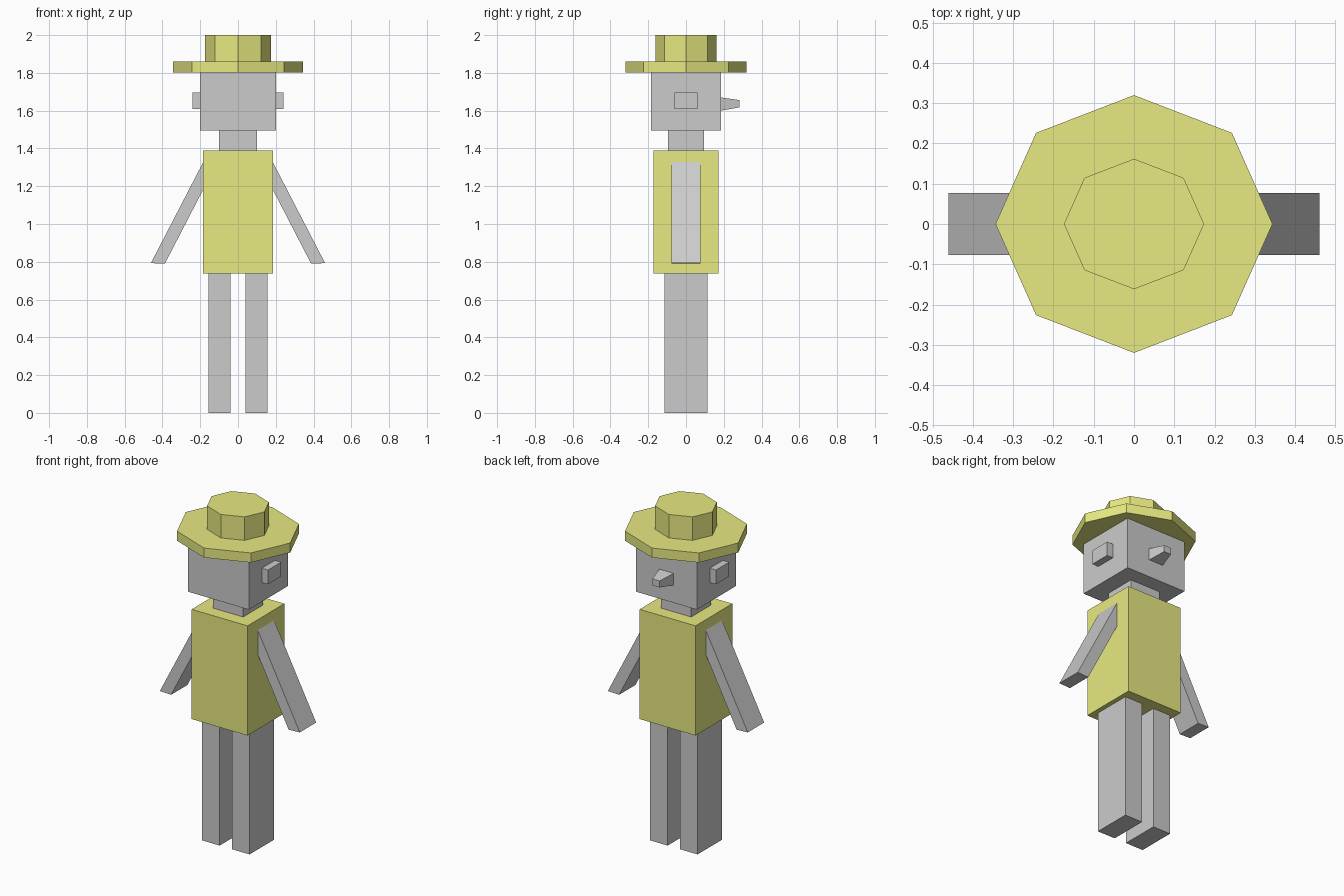
import bpy, math

if "Cube" in bpy.data.objects:
    bpy.data.objects.remove(bpy.data.objects["Cube"])

yellow = bpy.data.materials.new("yellow")
yellow.diffuse_color = (0.80, 0.82, 0.22, 1)
yellow.use_nodes = True
yellow.node_tree.nodes["Principled BSDF"].inputs["Base Color"].default_value = yellow.diffuse_color


def make(name, verts, faces, mat=None):
    mesh = bpy.data.meshes.new(name)
    mesh.from_pydata(verts, [], faces)
    obj = bpy.data.objects.new(name, mesh)
    bpy.context.collection.objects.link(obj)
    if mat:
        mesh.materials.append(mat)
    return obj


def loft(name, bottom, top, mat=None):
    """Closed solid between two matching counter-clockwise loops."""
    n = len(bottom)
    sides = [(i, (i + 1) % n, n + (i + 1) % n, n + i) for i in range(n)]
    caps = [tuple(reversed(range(n))), tuple(range(n, 2 * n))]
    return make(name, bottom + top, sides + caps, mat)


def box(name, x0, x1, y0, y1, z0, z1, mat=None):
    loop = [(x0, y0), (x1, y0), (x1, y1), (x0, y1)]
    return loft(name, [(x, y, z0) for x, y in loop],
                [(x, y, z1) for x, y in loop], mat)


def octagon(name, rx, ry, z0, z1):
    ring = [(rx * math.cos(i * math.pi / 4), ry * math.sin(i * math.pi / 4))
            for i in range(8)]
    return loft(name, [(x, y, z0) for x, y in ring],
                [(x, y, z1) for x, y in ring], yellow)


# Hat
octagon("hat_brim", 0.344, 0.32, 1.803, 1.86)
octagon("hat_crown", 0.174, 0.162, 1.86, 2.0)

# Head, neck and torso
box("head", -0.2, 0.2, -0.184, 0.184, 1.495, 1.803)
box("neck", -0.1, 0.1, -0.094, 0.094, 1.39, 1.495)
box("torso", -0.184, 0.184, -0.173, 0.173, 0.737, 1.39, yellow)

# Tapered nose on the back side
loft("nose",
     [(0.047, 0.184, 1.60), (-0.047, 0.184, 1.60),
      (-0.047, 0.184, 1.67), (0.047, 0.184, 1.67)],
     [(0.024, 0.282, 1.617), (-0.024, 0.282, 1.617),
      (-0.024, 0.282, 1.656), (0.024, 0.282, 1.656)])

# Ears, legs and arms on both sides
for side, s in (("left", -1), ("right", 1)):
    def pair(a, b):
        return sorted((s * a, s * b))
    box(side + "_ear", *pair(0.2, 0.241), -0.062, 0.062, 1.61, 1.695)
    box(side + "_leg", *pair(0.04, 0.157), -0.115, 0.115, 0.0, 0.737)
    # Slanted arm profile, its upper end buried in the torso
    profile = [(0.387, 0.79), (0.461, 0.793), (0.184, 1.328),
               (0.172, 1.328), (0.172, 1.206)]
    ring = [(s * x, z) for x, z in profile][::s]
    loft(side + "_arm", [(x, 0.077, z) for x, z in ring][::-1],
         [(x, -0.077, z) for x, z in ring][::-1]).data.flip_normals()
